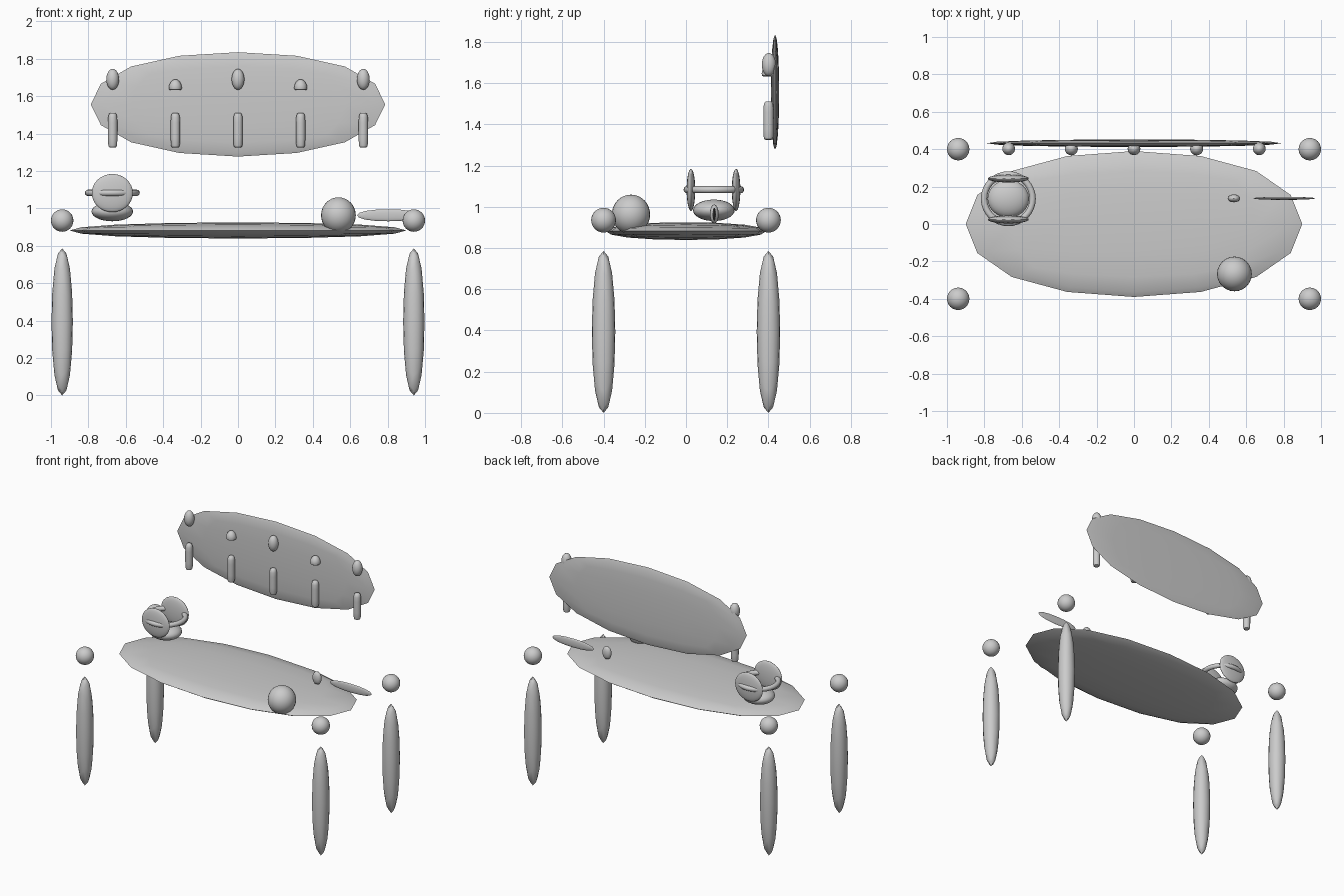
import bpy, bmesh
from math import pi, sin, cos

if "Cube" in bpy.data.objects:
    bpy.data.objects.remove(bpy.data.objects["Cube"])


def finish(o, name):
    o.name = name
    o.data.name = name
    bpy.context.view_layer.objects.active = o
    for other in bpy.context.selected_objects:
        other.select_set(False)
    o.select_set(True)
    bpy.ops.object.shade_smooth_by_angle(angle=0.7)
    return o


def soft_box(name, loc, half):
    """Box rounded by subdivision, fitted to the given half sizes."""
    bpy.ops.mesh.primitive_cube_add(size=2)
    o = bpy.context.object
    mod = o.modifiers.new("round", 'SUBSURF')
    mod.levels = 2
    bpy.ops.object.modifier_apply(modifier=mod.name)
    for i in range(3):
        big = max(abs(v.co[i]) for v in o.data.vertices)
        for v in o.data.vertices:
            v.co[i] *= half[i] / big
    o.location = loc
    return finish(o, name)


def ball(name, loc, half):
    bpy.ops.mesh.primitive_uv_sphere_add(segments=24, ring_count=16, radius=1, location=loc)
    o = bpy.context.object
    for v in o.data.vertices:
        for i in range(3):
            v.co[i] *= half[i]
    return finish(o, name)


def lathe(name, loc, profile, n=20):
    """Closed turned part from (radius, height) points."""
    bm = bmesh.new()
    rings = [[bm.verts.new((r * cos(2 * pi * k / n), r * sin(2 * pi * k / n), z))
              for k in range(n)] for r, z in profile]
    for a, b in zip(rings, rings[1:]):
        for k in range(n):
            j = (k + 1) % n
            bm.faces.new((a[k], a[j], b[j], b[k]))
    bm.faces.new(rings[0][::-1])
    bm.faces.new(rings[-1])
    me = bpy.data.meshes.new(name)
    bm.to_mesh(me)
    bm.free()
    o = bpy.data.objects.new(name, me)
    bpy.context.collection.objects.link(o)
    o.location = loc
    return finish(o, name)


# bench top and tool board
soft_box("bench_top", (0, 0, 0.882), (0.9, 0.39, 0.043))
soft_box("tool_board", (0, 0.432, 1.556), (0.787, 0.02, 0.279))

# legs with corner knobs
for sx, side in ((-1, "left"), (1, "right")):
    for sy, end in ((-1, "front"), (1, "back")):
        soft_box(f"{end}_{side}_leg", (0.94 * sx, 0.4 * sy, 0.393), (0.057, 0.057, 0.393))
        ball(f"{end}_{side}_knob", (0.94 * sx, 0.4 * sy, 0.935), (0.06, 0.06, 0.06))

# hanging tools
handle = [(0.013, -0.093), (0.02, -0.09), (0.024, -0.076), (0.025, -0.04),
          (0.025, 0.04), (0.024, 0.07), (0.019, 0.088), (0.012, 0.093)]
dome = [(0.027, -0.028), (0.033, -0.024), (0.035, -0.014), (0.032, 0.002),
        (0.024, 0.017), (0.013, 0.027), (0.004, 0.03)]
for i in range(5):
    x = -0.67 + 0.335 * i
    lathe(f"tool_handle_{i + 1}", (x, 0.4, 1.418), handle)
    if i % 2:
        lathe(f"tool_head_{i + 1}", (x, 0.402, 1.66), dome)
    else:
        ball(f"tool_head_{i + 1}", (x, 0.402, 1.69), (0.034, 0.034, 0.056))

# vise: base, two jaws and ring
vx, vy = -0.672, 0.135
ball("vise_base", (vx, vy, 0.983), (0.111, 0.101, 0.052))
for y, end in ((0.024, "front"), (0.243, "back")):
    ball(f"vise_{end}_jaw", (vx, y, 1.082), (0.11, 0.021, 0.102))
bpy.ops.mesh.primitive_torus_add(major_segments=32, minor_segments=12, major_radius=0.13,
                                 minor_radius=0.017, location=(vx, vy, 1.083))
finish(bpy.context.object, "vise_ring")

# round pot and saw on the bench
ball("round_pot", (0.537, -0.267, 0.963), (0.093, 0.093, 0.096))
soft_box("saw_blade", (0.803, 0.137, 0.963), (0.167, 0.008, 0.032))
soft_box("saw_grip", (0.534, 0.137, 0.965), (0.033, 0.021, 0.046))
